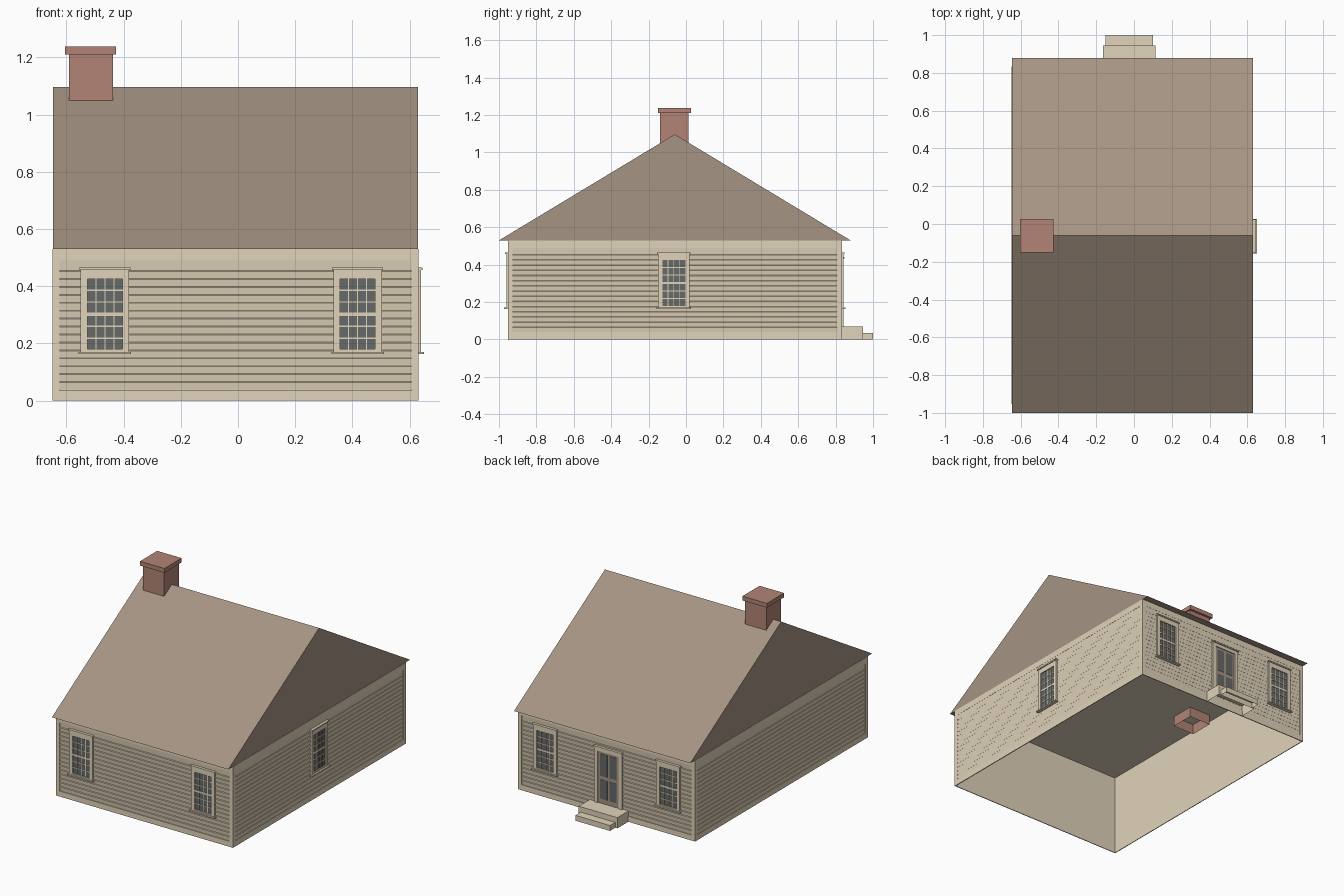
import bpy, bmesh
from math import radians
from mathutils import Matrix

cube = bpy.data.objects.get("Cube")
if cube:
    bpy.data.objects.remove(cube, do_unlink=True)


def material(name, rgb):
    lin = [((c / 255 + 0.055) / 1.055) ** 2.4 for c in rgb] + [1]
    m = bpy.data.materials.new(name)
    m.use_nodes = True
    m.diffuse_color = lin
    m.node_tree.nodes["Principled BSDF"].inputs["Base Color"].default_value = lin
    return m


CREAM = material("cream paint", (225, 211, 186))
BROWN = material("brown roofing", (165, 148, 131))
BRICK = material("red brick", (178, 132, 117))
GLASS = material("grey glass", (101, 106, 105))

CX, CY, HX, HY = -0.009, -0.06, 0.64, 0.893   # house centre and half sizes
EAVE, RIDGE = 0.53, 1.097


def finish(name, bm, mat, matrix=Matrix()):
    me = bpy.data.meshes.new(name)
    bm.to_mesh(me)
    bm.free()
    me.materials.append(mat)
    ob = bpy.data.objects.new(name, me)
    ob.matrix_world = matrix
    bpy.context.collection.objects.link(ob)


def boxes(name, spans, mat, matrix=Matrix(), open_bottom=False, open_top=False):
    """One object made of boxes, each given as x0, x1, y0, y1, z0, z1."""
    bm = bmesh.new()
    for x0, x1, y0, y1, z0, z1 in spans:
        size = Matrix.Diagonal((x1 - x0, y1 - y0, z1 - z0, 1))
        mid = Matrix.Translation(((x0 + x1) / 2, (y0 + y1) / 2, (z0 + z1) / 2))
        bmesh.ops.create_cube(bm, size=1, matrix=mid @ size)
    bm.normal_update()
    gone = [f for f in bm.faces
            if (open_bottom and f.normal.z < -0.5) or (open_top and f.normal.z > 0.5)]
    bmesh.ops.delete(bm, geom=gone, context="FACES_ONLY")
    finish(name, bm, mat, matrix)


def plate(u0, u1, z0, z1, out):
    """Box on a wall, standing out by the given depth."""
    return (u0, u1, -out, -0.001, z0, z1)


# Wall shell, open underneath, and the ceiling over it
IN = 0.006
shell = (CX - HX + IN, CX + HX - IN, CY - HY + IN, CY + HY - IN)
boxes("wall_shell", [shell + (0, EAVE)], CREAM, open_bottom=True, open_top=True)
boxes("ceiling", [shell + (EAVE - 0.004, EAVE - 0.001)], CREAM)


def siding(name, half, matrix):
    """Stepped boards with a narrow ledge between them, inside a flat border."""
    edge, low, high, step, count = half - 0.025, 0.036, 0.49, 0.0277, 16
    boxes(name + "_border", [
        plate(-half, -edge, 0, EAVE, IN), plate(edge, half, 0, EAVE, IN),
        plate(-edge, edge, 0, low, IN), plate(-edge, edge, high, EAVE, IN)], CREAM, matrix)
    bm = bmesh.new()
    profile = []
    for k in range(count):
        z0 = low + k * step
        z1 = high if k == count - 1 else z0 + step
        profile += [(0.002, z0 + 0.003), (0.005, z1)]
    rows = [[bm.verts.new((u, -d, z)) for u in (-edge, edge)] for d, z in profile]
    for a, b in zip(rows, rows[1:]):
        bm.faces.new((a[0], a[1], b[1], b[0]))
    finish(name + "_boards", bm, CREAM, matrix)


def window(name, u, matrix):
    """Two sashes of small panes with casing, head and sill."""
    m = matrix @ Matrix.Translation((u, 0, 0))
    w, bot, top, out = 0.061, 0.18, 0.425, 0.085
    boxes(name + "_glass", [plate(-w, w, bot, top, 0.007)], GLASS, m)
    bars = [plate(c - 0.002, c + 0.002, bot, top, 0.01) for c in (-0.0315, 0, 0.0315)]
    for z, t in ((0.219, 0.0025), (0.26, 0.0025), (0.3025, 0.006),
                 (0.345, 0.0025), (0.386, 0.0025)):
        bars.append(plate(-w, w, z - t, z + t, 0.01))
    boxes(name + "_bars", bars, CREAM, m)
    boxes(name + "_casing", [
        plate(-out, -w, 0.17, 0.46, 0.014), plate(w, out, 0.17, 0.46, 0.014),
        plate(-w, w, 0.17, bot, 0.014), plate(-w, w, top, 0.46, 0.014)], CREAM, m)
    boxes(name + "_head", [plate(-0.089, 0.089, 0.457, 0.465, 0.02)], CREAM, m)
    boxes(name + "_sill", [plate(-0.092, 0.092, 0.163, 0.171, 0.025)], CREAM, m)


# Four sided walls; windows placed along each
sides = {"front": (0, HY, HX, (-0.456, 0.427)),
         "right_end": (90, HX, HY, (-0.005,)),
         "back": (180, HY, HX, (-0.442, 0.449)),
         "left_end": (270, HX, HY, ())}
frames = {}
for name, (angle, dist, half, spots) in sides.items():
    turn = Matrix.Rotation(radians(angle), 4, "Z")
    frame = Matrix.Translation((CX, CY, 0)) @ turn @ Matrix.Translation((0, IN - dist, 0))
    frames[name] = frame
    siding(name, half, frame)
    for i, u in enumerate(spots):
        window(f"{name}_window_{i + 1}", u, frame)

# Back door: casing, leaf and four panels
door = frames["back"] @ Matrix.Translation((0.015, 0, 0))
boxes("door_leaf", [plate(-0.075, 0.075, 0.07, 0.41, 0.008)], BROWN, door)
boxes("door_panels", [plate(s - 0.025, s + 0.025, z0, z1, 0.01)
                      for s in (-0.034, 0.034)
                      for z0, z1 in ((0.1, 0.225), (0.25, 0.395))], GLASS, door)
boxes("door_casing", [plate(-0.1, -0.075, 0.07, 0.435, 0.014),
                      plate(0.075, 0.1, 0.07, 0.435, 0.014),
                      plate(-0.075, 0.075, 0.41, 0.435, 0.014)], CREAM, door)
boxes("door_head", [plate(-0.104, 0.104, 0.432, 0.44, 0.02)], CREAM, door)

# Back steps, hollow underneath
boxes("upper_step", [(-0.165, 0.115, 0.83, 0.945, 0, 0.07)], CREAM, open_bottom=True)
boxes("lower_step", [(-0.15, 0.1, 0.945, 1, 0, 0.035)], CREAM, open_bottom=True)

# Gable roof as a closed prism
bm = bmesh.new()
ends = [[bm.verts.new((x, y, z)) for y, z in ((-1, EAVE), (0.88, EAVE), (CY, RIDGE))]
        for x in (CX - HX + 0.002, CX + HX - 0.002)]
for end in ends:
    bm.faces.new(end)
for i in range(3):
    j = (i + 1) % 3
    bm.faces.new((ends[0][i], ends[0][j], ends[1][j], ends[1][i]))
bmesh.ops.recalc_face_normals(bm, faces=bm.faces)
finish("roof", bm, BROWN)

# Chimney shaft, open at the foot, and its cap
boxes("chimney_shaft", [(-0.59, -0.437, -0.14, 0.013, 0.46, 1.215)], BRICK,
      open_bottom=True, open_top=True)
boxes("chimney_cap", [(-0.604, -0.427, -0.151, 0.027, 1.21, 1.238)], BRICK)
